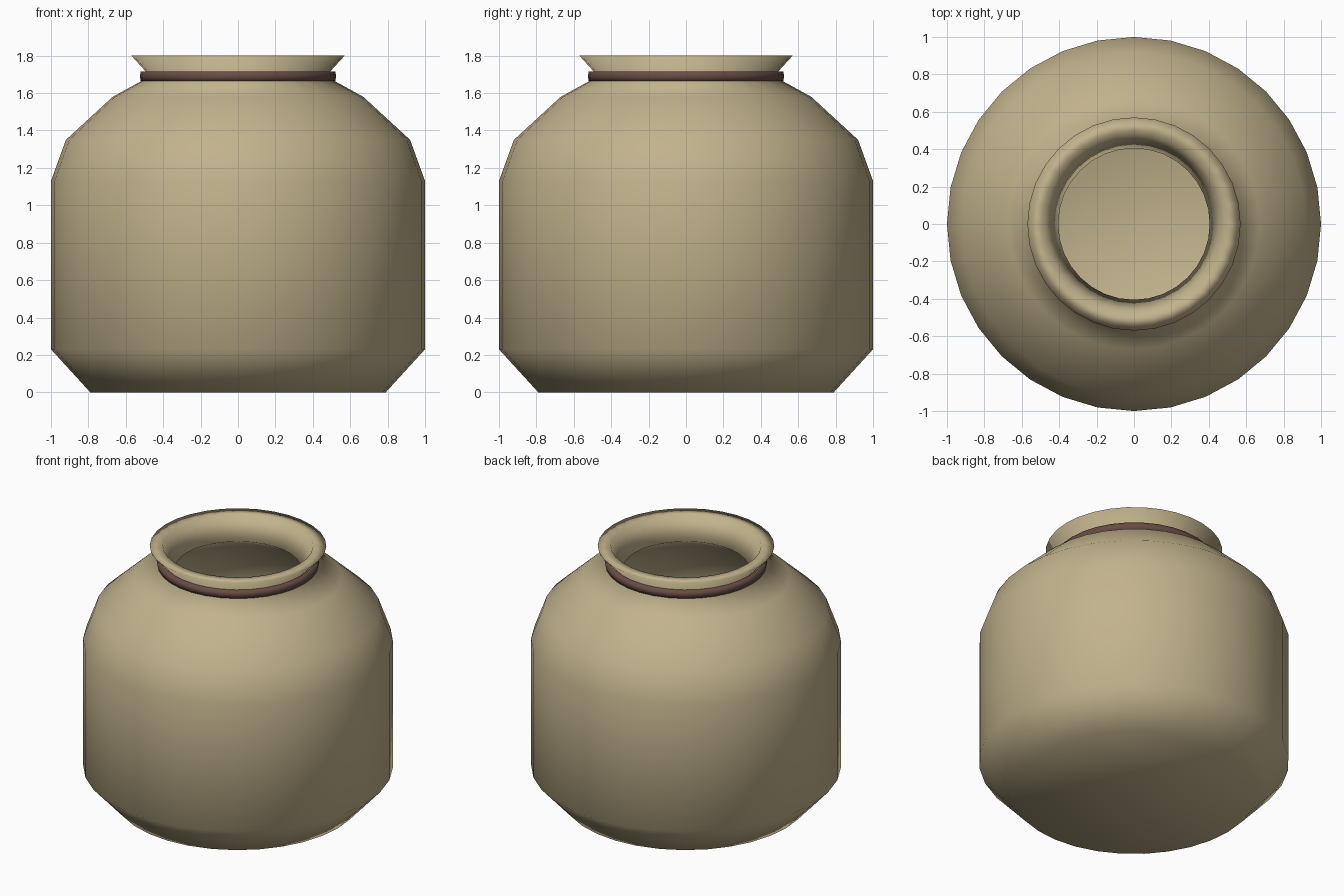
import bpy, bmesh, math

if "Cube" in bpy.data.objects:
    bpy.data.objects.remove(bpy.data.objects["Cube"])

SIDES = 32

def material(name, rgb):
    m = bpy.data.materials.new(name)
    m.diffuse_color = (*rgb, 1)
    m.use_nodes = True
    m.node_tree.nodes["Principled BSDF"].inputs["Base Color"].default_value = m.diffuse_color
    return m

def lathe(name, profile, mat, closed=False):
    """Revolve (radius, z) points about z; cap both ends unless closed."""
    bm = bmesh.new()
    rings = []
    for r, z in profile:
        rings.append([bm.verts.new((r * math.cos(2 * math.pi * i / SIDES),
                                    r * math.sin(2 * math.pi * i / SIDES), z))
                      for i in range(SIDES)])
    pairs = list(zip(rings, rings[1:]))
    if closed:
        pairs.append((rings[-1], rings[0]))
    else:
        bm.faces.new(rings[0][::-1])
        bm.faces.new(rings[-1])
    for a, b in pairs:
        for i in range(SIDES):
            j = (i + 1) % SIDES
            bm.faces.new((a[i], a[j], b[j], b[i]))
    bmesh.ops.recalc_face_normals(bm, faces=bm.faces)
    for f in bm.faces:
        f.smooth = True
    me = bpy.data.meshes.new(name)
    bm.to_mesh(me)
    bm.free()
    me.materials.append(mat)
    ob = bpy.data.objects.new(name, me)
    bpy.context.collection.objects.link(ob)
    return ob

clay = material("sandy clay", (0.54, 0.45, 0.265))
cord = material("dark brown cord", (0.14, 0.072, 0.06))

# Pot: outer wall, flared lip, then inner wall down to the floor
outer = [(0.79, 0), (1.0, 0.23), (1.0, 1.13), (0.92, 1.35), (0.67, 1.58), (0.47, 1.69)]
lip = [(0.57, 1.80), (0.485, 1.80)]
inner = [(0.405, 1.64), (0.63, 1.50), (0.85, 1.29), (0.91, 1.11), (0.91, 0.27), (0.75, 0.09)]
lathe("pot", outer + lip + inner, clay)

# Band tied around the neck
lathe("neck_band", [(0.46, 1.665), (0.52, 1.665), (0.525, 1.69), (0.52, 1.715), (0.46, 1.715)],
      cord, closed=True)
